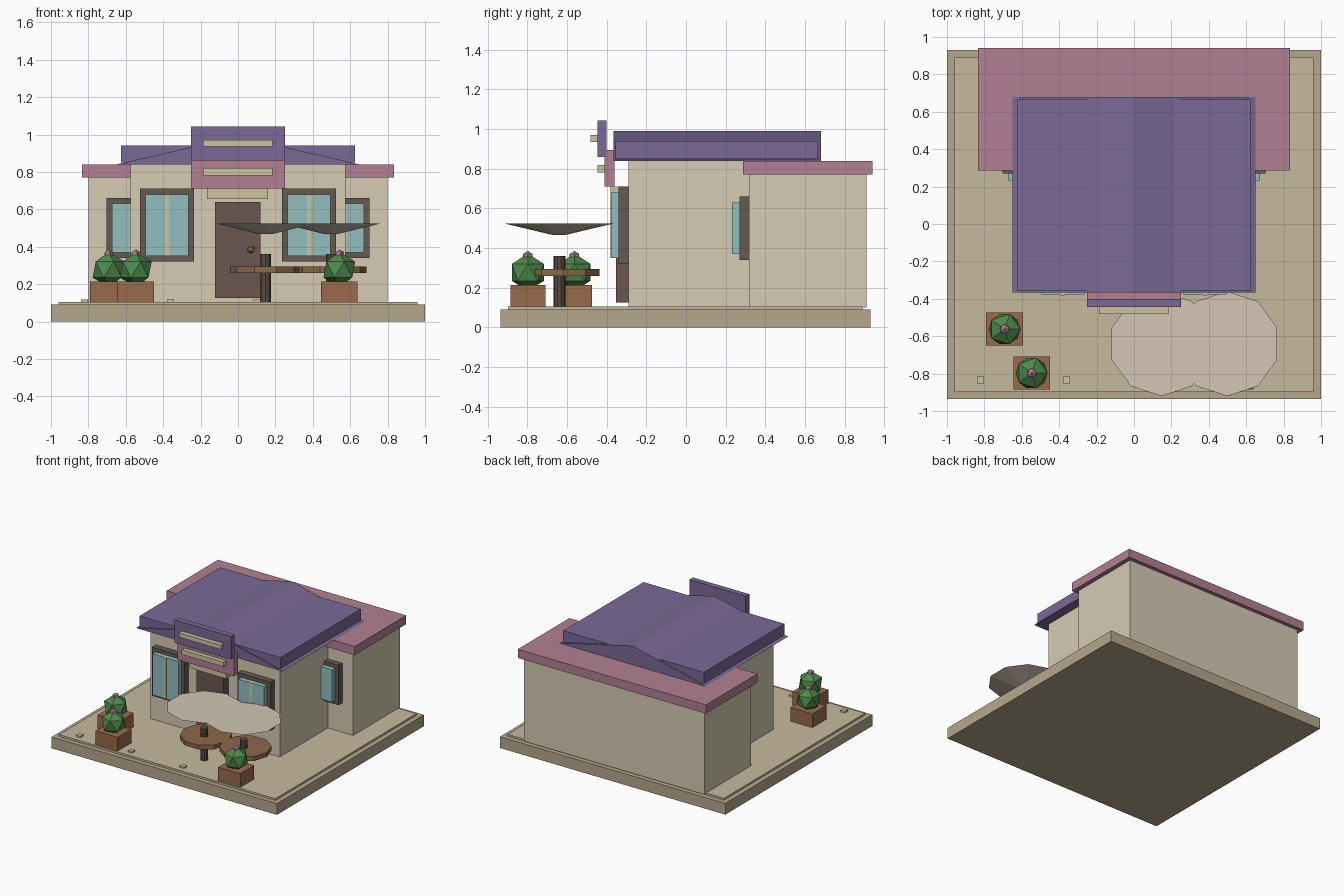
import bpy, bmesh, math
from mathutils import Matrix

if "Cube" in bpy.data.objects:
    bpy.data.objects.remove(bpy.data.objects["Cube"])


def material(name, hexa):
    m = bpy.data.materials.new(name)
    rgb = [int(hexa[i:i + 2], 16) / 255 for i in (0, 2, 4)]
    m.diffuse_color = [((c + 0.055) / 1.055) ** 2.4 for c in rgb] + [1]
    m.use_nodes = True
    m.node_tree.nodes["Principled BSDF"].inputs["Base Color"].default_value = m.diffuse_color
    return m


WALL = material("wall", "D6CBB3")
STONE = material("stone", "B5A78C")
PAVING = material("paving", "C6B99E")
PURPLE = material("purple", "7A6A96")
PINK = material("pink", "B28092")
CREAM = material("cream", "CFC3A0")
DOOR = material("door", "6C5750")
FRAME = material("frame", "655A4F")
GLASS = material("glass", "92BFBF")
CLAY = material("clay", "996B4B")
GREEN = material("green", "4E8A4C")
FLOWER = material("flower", "C48AA4")
WOOD = material("wood", "8C6849")
METAL = material("metal", "5A4C42")
CANVAS = material("canvas", "D3C6B4")
BRASS = material("brass", "9C7B45")


def finish(name, bm, mat):
    bmesh.ops.recalc_face_normals(bm, faces=bm.faces)
    me = bpy.data.meshes.new(name)
    bm.to_mesh(me)
    bm.free()
    me.materials.append(mat)
    ob = bpy.data.objects.new(name, me)
    bpy.context.collection.objects.link(ob)
    return ob


def box(name, x, y, z, mat):
    """Box from (min, max) ranges on each axis."""
    bm = bmesh.new()
    size = Matrix.Diagonal((x[1] - x[0], y[1] - y[0], z[1] - z[0], 1))
    mid = Matrix.Translation((sum(x) / 2, sum(y) / 2, sum(z) / 2))
    bmesh.ops.create_cube(bm, size=1, matrix=mid @ size)
    return finish(name, bm, mat)


def cone(name, x, y, z, r_low, r_top, mat, turn=0):
    """Ten-sided cylinder or cone between the two heights in z."""
    bm = bmesh.new()
    at = Matrix.Translation((x, y, sum(z) / 2)) @ Matrix.Rotation(turn, 4, 'Z')
    bmesh.ops.create_cone(bm, cap_ends=True, segments=10, radius1=r_low,
                          radius2=r_top, depth=z[1] - z[0], matrix=at)
    return finish(name, bm, mat)


def ico(name, loc, r, mat):
    bm = bmesh.new()
    bmesh.ops.create_icosphere(bm, subdivisions=1, radius=r,
                               matrix=Matrix.Translation(loc))
    return finish(name, bm, mat)


def window(name, cx, wall_y, z, half):
    """Frame with two raised panes and a centre bar."""
    y0 = wall_y - 0.045
    box(name + "_frame", (cx - half, cx + half), (y0, wall_y + 0.01), z, FRAME)
    pz = (z[0] + 0.03, z[1] - 0.03)
    for side, s in (("left", -1), ("right", 1)):
        a, b = sorted((cx + s * 0.01, cx + s * (half - 0.03)))
        box(f"{name}_{side}_pane", (a, b), (y0 - 0.038, y0 + 0.005), pz, GLASS)
    box(name + "_bar", (cx - 0.01, cx + 0.01), (y0 - 0.041, y0 + 0.005), pz, CREAM)


# Ground slab and paving
box("ground_slab", (-1, 1), (-0.935, 0.93), (0, 0.09), STONE)
box("paving", (-0.96, 0.96), (-0.897, 0.89), (0.085, 0.105), PAVING)

# Rear wing and its flat roof
box("rear_wing", (-0.8, 0.8), (0.318, 0.91), (0.1, 0.78), WALL)
box("rear_roof", (-0.835, 0.835), (0.287, 0.94), (0.77, 0.84), PINK)

# Front block
box("front_block", (-0.575, 0.575), (-0.29, 0.6), (0.1, 0.85), WALL)

# Main roof: flat box with a low gable running through it
box("roof_box", (-0.625, 0.625), (-0.355, 0.665), (0.85, 0.94), PURPLE)
bm = bmesh.new()
front = bm.faces.new([bm.verts.new((x, -0.365, z))
                      for x, z in ((-0.65, 0.84), (0.65, 0.84), (0, 0.99))])
ext = bmesh.ops.extrude_face_region(bm, geom=[front], use_keep_orig=True)
bmesh.ops.translate(bm, vec=(0, 1.045, 0),
                    verts=[v for v in ext["geom"] if isinstance(v, bmesh.types.BMVert)])
finish("roof_gable", bm, PURPLE)

# Blank sign boards with raised bars
box("upper_sign", (-0.25, 0.25), (-0.445, -0.4), (0.86, 1.043), PURPLE)
box("upper_sign_bar", (-0.188, 0.185), (-0.482, -0.44), (0.935, 0.97), CREAM)
box("lower_sign", (-0.25, 0.25), (-0.41, -0.36), (0.71, 0.895), PINK)
box("lower_sign_bar", (-0.188, 0.185), (-0.445, -0.405), (0.782, 0.82), CREAM)

# Door, lintel and knob
box("door", (-0.123, 0.12), (-0.353, -0.285), (0.125, 0.64), DOOR)
box("door_lintel", (-0.165, 0.16), (-0.38, -0.28), (0.655, 0.71), CREAM)
ico("door_knob", (0.07, -0.36, 0.385), 0.022, BRASS)

# Windows on both sides
for side, s in (("left", -1), ("right", 1)):
    window(f"front_{side}_window", s * 0.38, -0.295, (0.32, 0.71), 0.145)
    window(f"wing_{side}_window", s * 0.57, 0.315, (0.34, 0.66), 0.133)

# Planters with bushes and flowers
for i, (x, y) in enumerate(((-0.692, -0.562), (-0.547, -0.797), (0.542, -0.797)), 1):
    box(f"planter_{i}", (x - 0.098, x + 0.098), (y - 0.088, y + 0.088),
        (0.1, 0.215), CLAY)
    ico(f"bush_{i}", (x, y, 0.278), 0.095, GREEN)
    ico(f"flower_{i}", (x, y, 0.358), 0.028, FLOWER)

# Tables with posts and inverted parasols
for i, x in enumerate((0.147, 0.498), 1):
    cone(f"table_post_{i}", x, -0.638, (0.1, 0.36), 0.03, 0.03, METAL)
    cone(f"table_top_{i}", x, -0.617, (0.26, 0.295), 0.19, 0.19, WOOD, math.pi / 2)
    cone(f"parasol_{i}", x, -0.64, (0.467, 0.525), 0.035, 0.28, CANVAS)

# Ground studs along the front
for i in range(4):
    x = -0.82 + 0.46 * i
    box(f"ground_stud_{i + 1}", (x - 0.019, x + 0.019), (-0.854, -0.816),
        (0.1, 0.118), CREAM)
